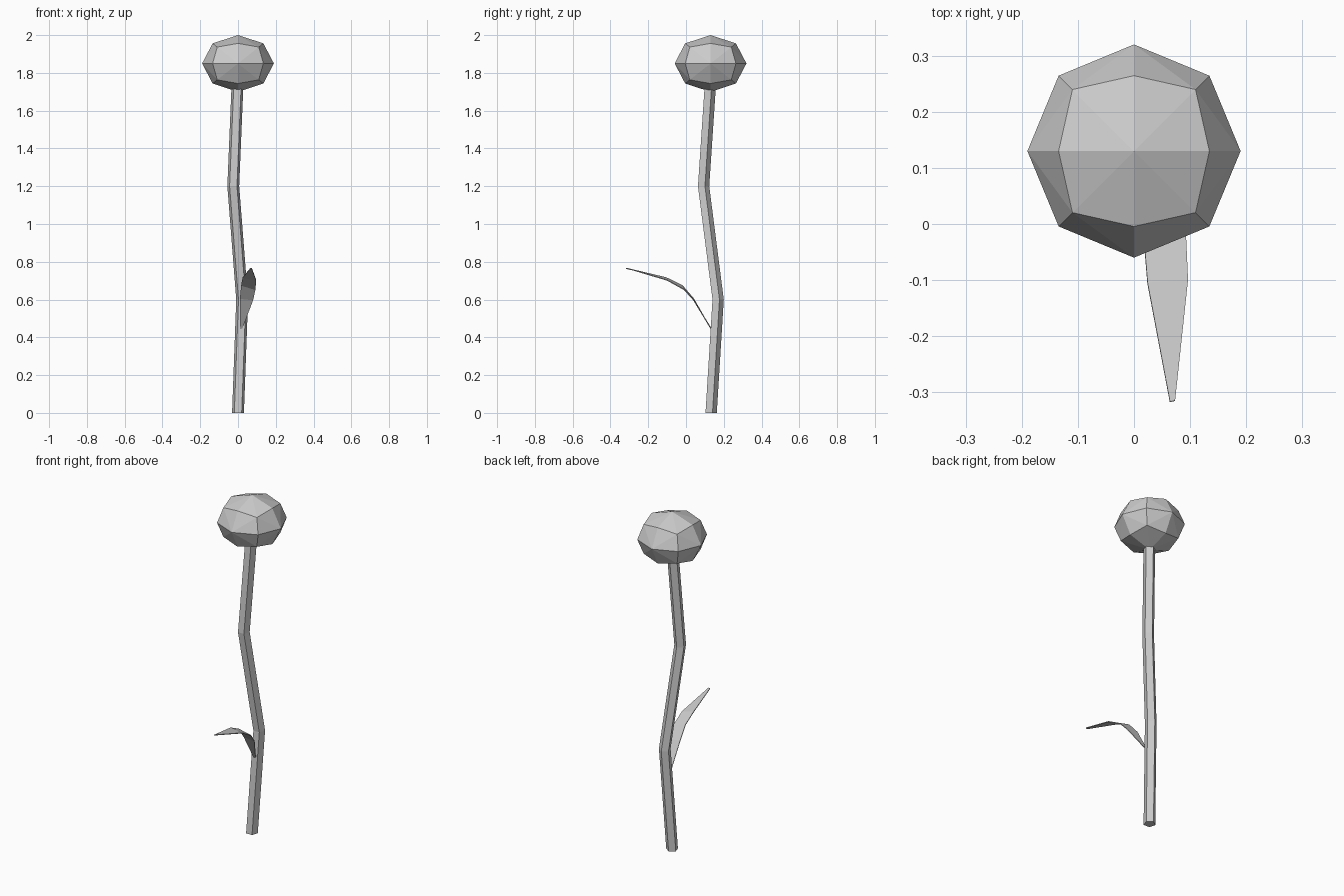
import bpy
import bmesh
from math import cos, sin, radians
from mathutils import Vector

cube = bpy.data.objects.get("Cube")
if cube:
    bpy.data.objects.remove(cube, do_unlink=True)

GREY = (0.6, 0.6, 0.6, 1)
grey = bpy.data.materials.new("plain grey")
grey.use_nodes = True
grey.diffuse_color = GREY
grey.node_tree.nodes["Principled BSDF"].inputs["Base Color"].default_value = GREY


def finish(bm, name):
    """Turn a bmesh into a flat-shaded object."""
    mesh = bpy.data.meshes.new(name)
    bm.to_mesh(mesh)
    bm.free()
    mesh.materials.append(grey)
    obj = bpy.data.objects.new(name, mesh)
    bpy.context.collection.objects.link(obj)
    return obj


def bridge(bm, rows, closed):
    """Join neighbouring rows of vertices with quads."""
    n = len(rows[0])
    for a, b in zip(rows, rows[1:]):
        for i in range(n if closed else n - 1):
            j = (i + 1) % n
            bm.faces.new((a[i], a[j], b[j], b[i]))


# Flower head: rounded, flattened cube, split from face centres to corners
bm = bmesh.new()
signs = (-1, 1)
bmesh.ops.create_cube(bm, size=2)
bmesh.ops.subdivide_edges(bm, edges=bm.edges[:], cuts=1, use_grid_fill=True)
for face in bm.faces[:]:
    # The face centre has one non-zero coordinate, the corner has three
    order = sorted(face.verts, key=lambda v: v.co.length)
    bmesh.utils.face_split(face, order[0], order[-1])
for v in bm.verts:
    v.co = v.co.normalized() * 0.19
    v.co.z *= 0.79
    v.co += Vector((0, 0.13, 1.85))
finish(bm, "flower_head")

# Stem: bent five-sided tube
bm = bmesh.new()
path = [(0, 0.13, 0), (0.022, 0.167, 0.6), (-0.025, 0.09, 1.2), (0, 0.13, 1.8)]
angles = [radians(90 + 72 * i) for i in range(5)]
rings = [[bm.verts.new((x + 0.033 * cos(a), y + 0.033 * sin(a), z)) for a in angles]
         for x, y, z in path]
bridge(bm, rings, True)
bm.faces.new(rings[0][::-1])
bm.faces.new(rings[-1])
bmesh.ops.recalc_face_normals(bm, faces=bm.faces[:])
finish(bm, "stem")

# Leaf: thin arching blade, given as left and right edge points
bm = bmesh.new()
edges = [
    ((0.012, 0.135, 0.44), (0.022, 0.135, 0.445)),
    ((0.010, 0.04, 0.605), (0.08, 0.04, 0.597)),
    ((0.017, -0.02, 0.675), (0.092, -0.01, 0.652)),
    ((0.024, -0.105, 0.716), (0.096, -0.10, 0.702)),
    ((0.064, -0.317, 0.764), (0.073, -0.315, 0.766)),
]
bridge(bm, [[bm.verts.new(p) for p in row] for row in edges], False)
leaf = finish(bm, "leaf")
solid = leaf.modifiers.new("thickness", "SOLIDIFY")
solid.thickness = 0.004
solid.offset = 0
